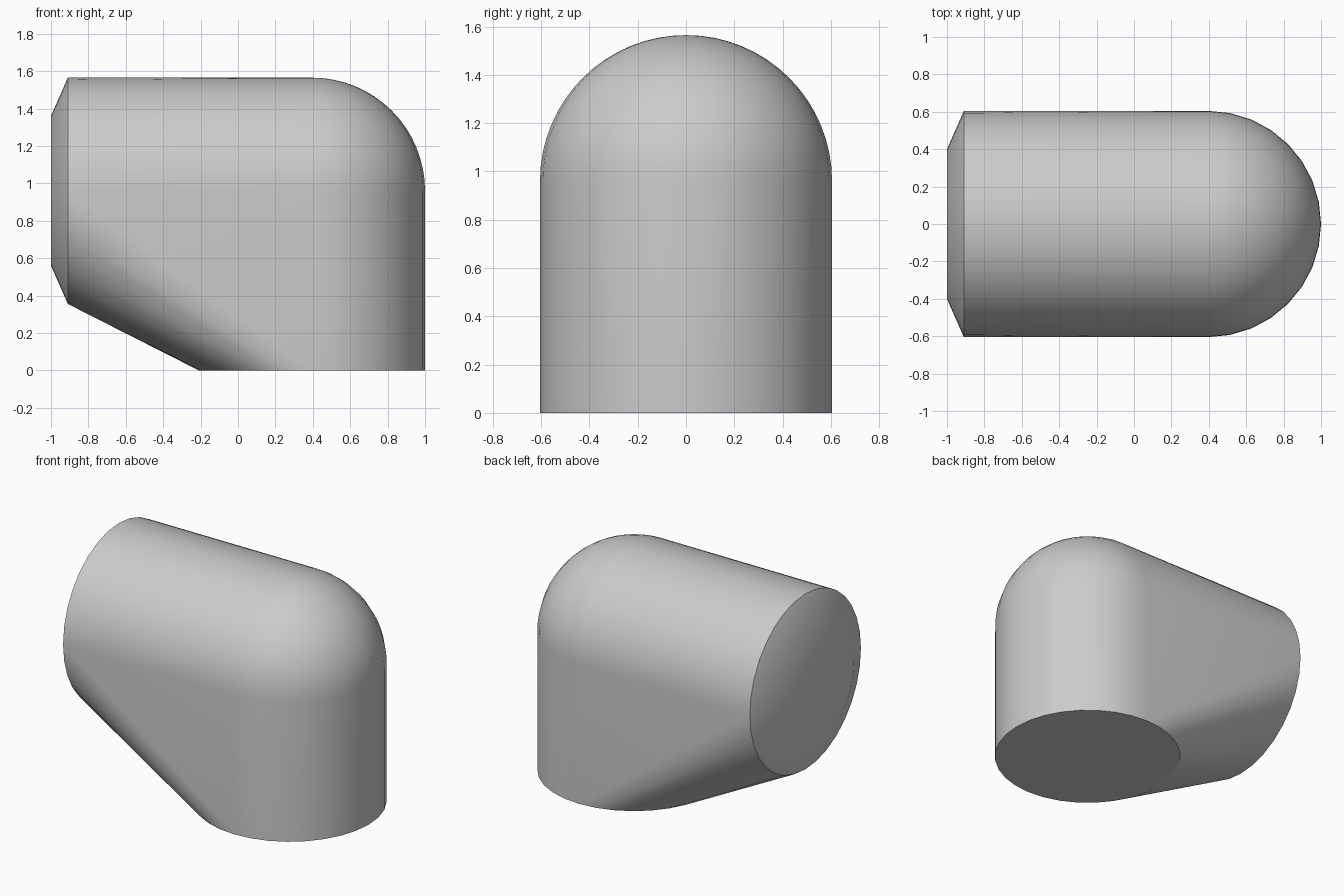
import bpy, bmesh, math
from mathutils import Vector

if "Cube" in bpy.data.objects:
    bpy.data.objects.remove(bpy.data.objects["Cube"])

R = 0.605              # pipe radius
CX, CZ = 0.395, 0.96   # elbow centre
SEG = 32

bm = bmesh.new()


def ring(center, radius, axis):
    """Circle of hull points around the x or z axis."""
    for i in range(SEG):
        a = 2 * math.pi * i / SEG
        u, v = radius * math.cos(a), radius * math.sin(a)
        offset = Vector((0, u, v)) if axis == 'x' else Vector((u, v, 0))
        bm.verts.new(Vector(center) + offset)


# Foot, flared mouth rim and its narrower end
ring((CX, 0, 0), R, 'z')
ring((-0.91, 0, CZ), R, 'x')
ring((-1.0, 0, CZ), 0.4, 'x')

# Rounded elbow: a sphere sampled as horizontal rings
RINGS = 32
for j in range(1, RINGS):
    t = math.pi * j / RINGS
    ring((CX, 0, CZ + R * math.cos(t)), R * math.sin(t), 'z')
bm.verts.new((CX, 0, CZ + R))

# Skin everything with one convex shell
bmesh.ops.convex_hull(bm, input=bm.verts[:])
bmesh.ops.delete(bm, geom=[v for v in bm.verts if not v.link_faces], context='VERTS')
bmesh.ops.dissolve_limit(bm, angle_limit=math.radians(0.2),
                         verts=bm.verts[:], edges=bm.edges[:])
bmesh.ops.recalc_face_normals(bm, faces=bm.faces[:])

mesh = bpy.data.meshes.new("elbow_shell")
bm.to_mesh(mesh)
bm.free()
shell = bpy.data.objects.new("elbow_shell", mesh)
bpy.context.collection.objects.link(shell)

# Plain grey
grey = bpy.data.materials.new("light grey")
grey.diffuse_color = (0.6, 0.6, 0.6, 1)
grey.use_nodes = True
grey.node_tree.nodes["Principled BSDF"].inputs["Base Color"].default_value = grey.diffuse_color
mesh.materials.append(grey)

bpy.context.view_layer.objects.active = shell
shell.select_set(True)
bpy.ops.object.shade_smooth_by_angle(angle=math.radians(30))
